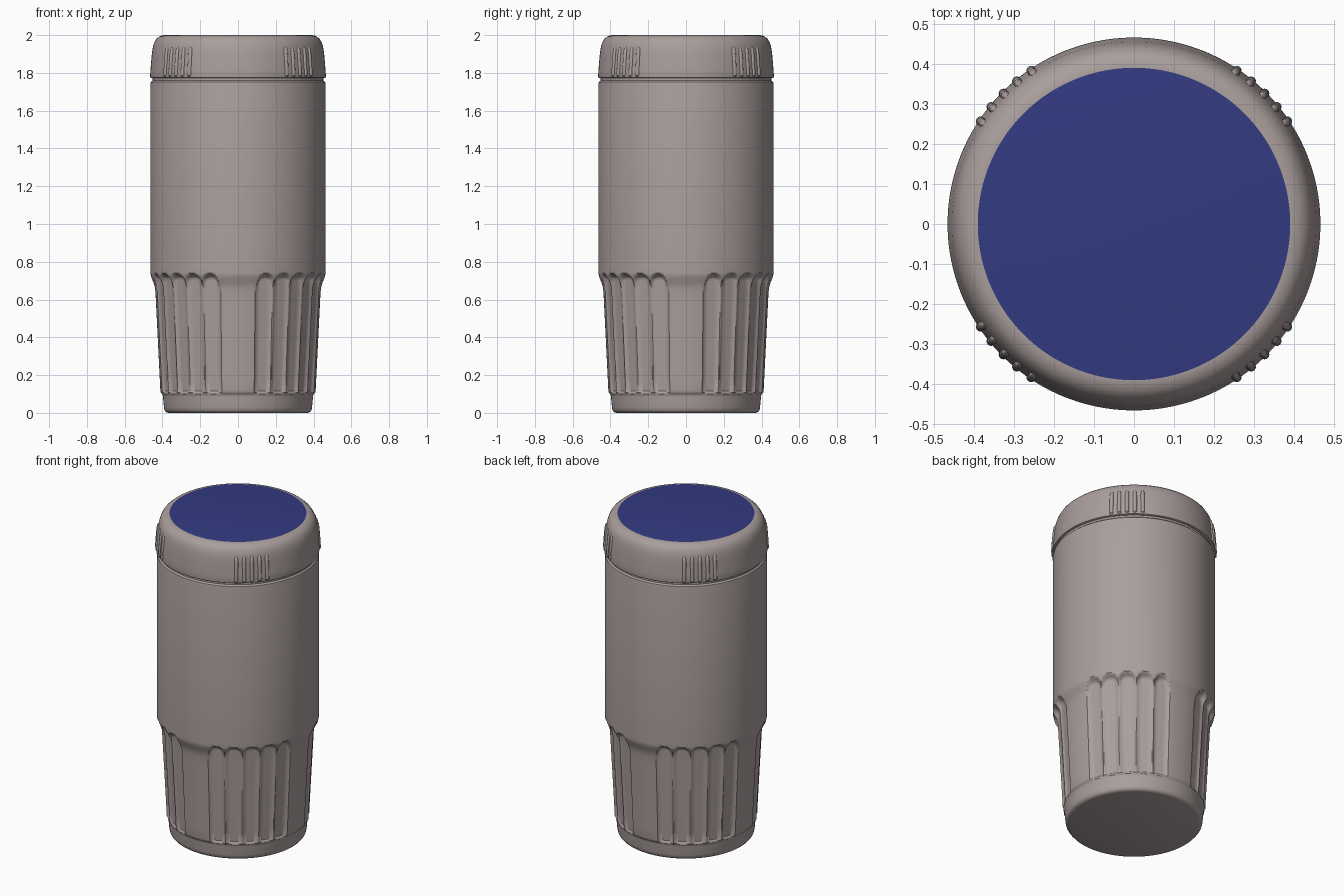
import bpy, bmesh, math
from mathutils import Vector

if "Cube" in bpy.data.objects:
    bpy.data.objects.remove(bpy.data.objects["Cube"])


def material(name, rgb):
    m = bpy.data.materials.new(name)
    m.diffuse_color = (*rgb, 1)
    m.use_nodes = True
    m.node_tree.nodes["Principled BSDF"].inputs["Base Color"].default_value = m.diffuse_color
    return m


GREY = material("warm grey", (0.40, 0.345, 0.335))
BLUE = material("deep blue", (0.033, 0.043, 0.22))


def clamp(v):
    return max(0.0, min(1.0, v))


def finish(name, bm, mats):
    bmesh.ops.recalc_face_normals(bm, faces=bm.faces)
    me = bpy.data.meshes.new(name)
    bm.to_mesh(me)
    bm.free()
    for m in mats:
        me.materials.append(m)
    ob = bpy.data.objects.new(name, me)
    bpy.context.collection.objects.link(ob)
    bpy.ops.object.select_all(action='DESELECT')
    bpy.context.view_layer.objects.active = ob
    ob.select_set(True)
    bpy.ops.object.shade_smooth_by_angle(angle=math.radians(35))
    return ob


def lathe(name, profile, segs, mats, shape=None, top_mat=0):
    """Revolve (r, z) points; shape(r, z, angle) may alter the radius."""
    bm = bmesh.new()
    rings = []
    for r, z in profile:
        ring = []
        for i in range(segs):
            a = 2 * math.pi * i / segs
            rr = shape(r, z, a) if shape else r
            ring.append(bm.verts.new((rr * math.cos(a), rr * math.sin(a), z)))
        rings.append(ring)
    for lo, hi in zip(rings, rings[1:]):
        for i in range(segs):
            j = (i + 1) % segs
            bm.faces.new((lo[i], lo[j], hi[j], hi[i]))
    bm.faces.new(rings[0][::-1])
    bm.faces.new(rings[-1]).material_index = top_mat
    return finish(name, bm, mats)


# Four groups of five grip flutes, centred on the diagonals
HALF = 33.0
def flutes(r, z, a):
    d = (math.degrees(a) % 90) - 45
    if abs(d) >= HALF or not 0.1 < z < 0.74:
        return r
    p = (d + HALF) / (2 * HALF) * 5
    e = abs(2 * (p % 1) - 1)
    w = 1 - e ** 4
    if 0.5 < p < 4.5:
        w = max(w, 0.25)
    top = 0.738 - 0.035 * e ** 3
    if not 0.5 < p < 4.5:
        top -= 0.05 * e ** 3
    w *= clamp((top - z) / 0.022) * clamp((z - 0.1) / 0.014)
    floor = 0.394 + (z - 0.11) / 0.62 * 0.036
    return r + (floor - r) * w


# Cup body
body = [(0.368, 0), (0.381, 0.004), (0.389, 0.014), (0.392, 0.03),
        (0.397, 0.085), (0.398, 0.094), (0.402, 0.1), (0.409, 0.107),
        (0.411, 0.116)]
body += [(0.411 + 0.026 * k / 8, 0.116 + 0.524 * k / 8) for k in range(1, 9)]
body += [(0.439, 0.655), (0.4415, 0.67), (0.4445, 0.68), (0.448, 0.69),
         (0.452, 0.70), (0.456, 0.71), (0.459, 0.718), (0.461, 0.726),
         (0.4625, 0.732), (0.463, 0.74), (0.463, 0.76), (0.463, 1.743),
         (0.461, 1.752), (0.455, 1.757), (0.452, 1.76), (0.452, 1.785)]
lathe("cup_body", body, 480, [GREY], flutes)

# Lid with the coloured flat top
lid = [(0.44, 1.772), (0.459, 1.772), (0.464, 1.775), (0.4655, 1.782),
       (0.463, 1.82), (0.459, 1.87), (0.455, 1.91), (0.45, 1.94),
       (0.443, 1.962), (0.432, 1.98), (0.418, 1.992), (0.403, 1.998),
       (0.39, 2.0)]
lathe("lid", lid, 160, [GREY, BLUE], None, 1)

# Raised grip ribs on the lid, five on each diagonal
bm = bmesh.new()
for quarter in range(4):
    for k in range(-2, 3):
        a = math.radians(45 + 90 * quarter + 5.6 * k)
        out = Vector((math.cos(a), math.sin(a), 0))
        side = Vector((-math.sin(a), math.cos(a), 0))
        rows = []
        for r, z, s in ((0.459, 1.779, 0.6), (0.462, 1.787, 1), (0.459, 1.84, 1),
                        (0.454, 1.90, 1), (0.451, 1.925, 0.9), (0.446, 1.938, 0.4)):
            row = []
            for j in range(9):
                t = math.pi * j / 8
                p = out * (r + 0.011 * s * math.sin(t)) + side * (0.0115 * s * math.cos(t))
                row.append(bm.verts.new((p.x, p.y, z)))
            rows.append(row)
        for lo, hi in zip(rows, rows[1:]):
            for j in range(9):
                n = (j + 1) % 9
                bm.faces.new((lo[j], lo[n], hi[n], hi[j]))
        bm.faces.new(rows[0])
        bm.faces.new(rows[-1])
finish("lid_grip_ribs", bm, [GREY])
